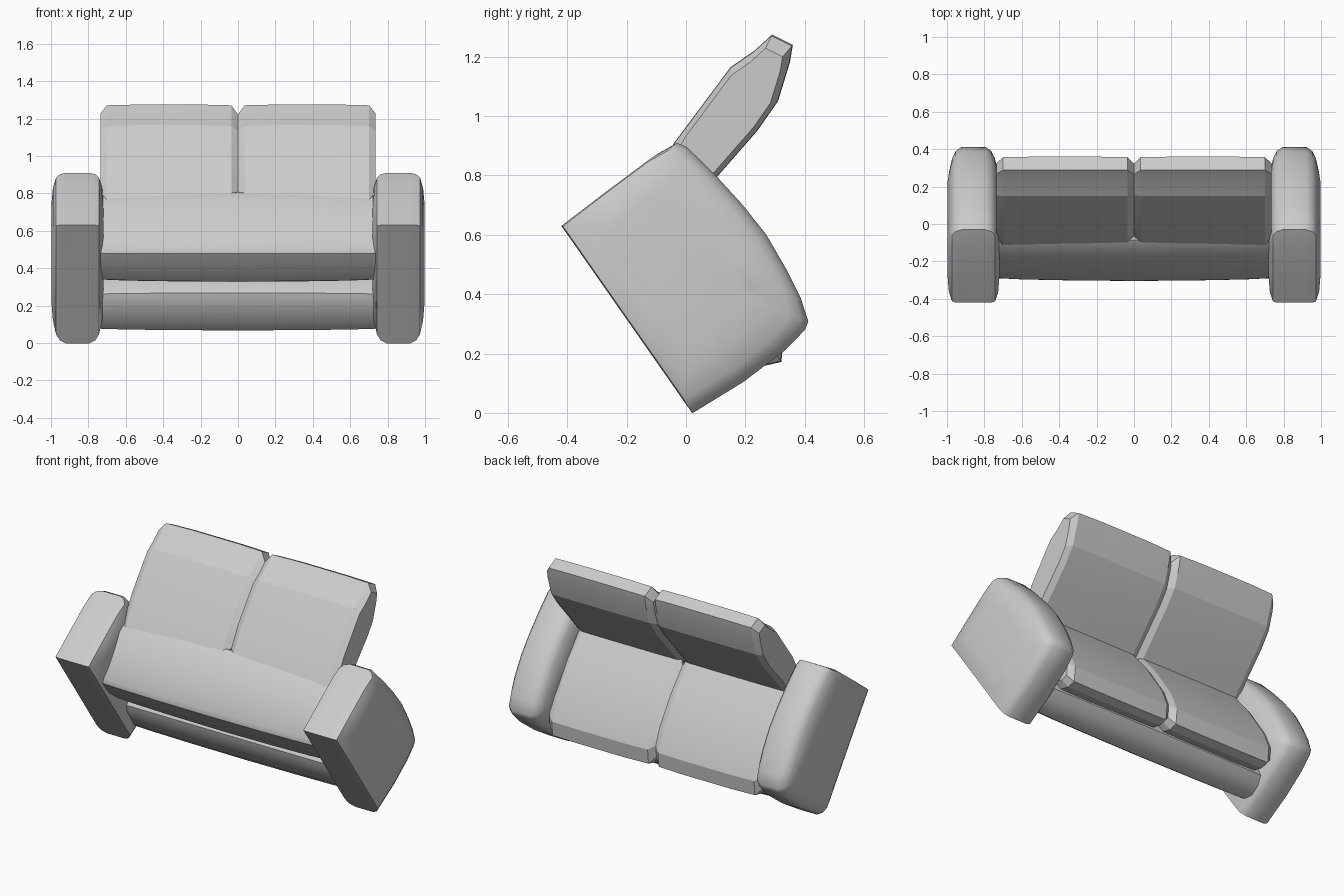
import bpy, bmesh, math

cube = bpy.data.objects.get("Cube")
if cube:
    bpy.data.objects.remove(cube, do_unlink=True)

fabric = bpy.data.materials.new("light_grey_fabric")
fabric.use_nodes = True
GREY = (0.6, 0.6, 0.6, 1)
fabric.diffuse_color = GREY
fabric.node_tree.nodes["Principled BSDF"].inputs["Base Color"].default_value = GREY


def tip(s, h):
    """Sofa depth from the back and height above its base, tipped onto its front edge."""
    return (-0.42 + 0.573 * s + 0.82 * h, 0.63 - 0.82 * s + 0.573 * h)


def shrink(pts, k):
    cy = sum(p[0] for p in pts) / len(pts)
    cz = sum(p[1] for p in pts) / len(pts)
    return [(cy + (y - cy) * k, cz + (z - cz) * k) for y, z in pts]


def loft(name, layers, angle):
    """Skin a stack of equal-length (x, outline) layers and cap both ends."""
    bm = bmesh.new()
    rings = [[bm.verts.new((x, y, z)) for y, z in pts] for x, pts in layers]
    n = len(rings[0])
    for a, b in zip(rings, rings[1:]):
        for i in range(n):
            j = (i + 1) % n
            bm.faces.new((a[i], a[j], b[j], b[i]))
    bm.faces.new(rings[0])
    bm.faces.new(rings[-1])
    bmesh.ops.recalc_face_normals(bm, faces=bm.faces)
    mesh = bpy.data.meshes.new(name)
    bm.to_mesh(mesh)
    bm.free()
    mesh.materials.append(fabric)
    ob = bpy.data.objects.new(name, mesh)
    bpy.context.collection.objects.link(ob)
    bpy.ops.object.select_all(action='DESELECT')
    ob.select_set(True)
    bpy.context.view_layer.objects.active = ob
    bpy.ops.object.shade_smooth_by_angle(angle=math.radians(angle))


def arm_outline(d, e):
    """Flat base, domed top; d insets the top and front, e the base and back."""
    t = d * 0.7
    pts = [(e, e), (0.77 - d, e), (0.782 - d, 0.2), (0.775 - d, 0.38 - t),
           (0.757 - d, 0.472 - t), (0.74 - d, 0.498 - t), (0.66 - t, 0.522 - t),
           (0.55, 0.538 - t), (0.42, 0.549 - t), (0.29, 0.541 - t), (0.16, 0.524 - t),
           (0.025 + e, 0.499 - t), (e - 0.006, 0.48 - t), (e - 0.014, 0.40 - t),
           (e - 0.008, 0.18)]
    return [tip(*p) for p in pts]


# Arms: rounded along the top and front, slightly pinched at the base and back
ARM_STEPS = [(1.0, 0.20, 0.11), (0.94, 0.12, 0.04), (0.82, 0.055, 0.004),
             (0.68, 0.02, 0), (0.45, 0, 0)]
arm_layers = [(-k, d, e) for k, d, e in ARM_STEPS] + \
             [(k, d, e) for k, d, e in reversed(ARM_STEPS)]

# Cushion outlines seen from the side
back_outline = [(-0.12, 0.76), (-0.04, 0.91), (0.15, 1.165), (0.23, 1.22), (0.29, 1.275),
                (0.36, 1.24), (0.35, 1.18), (0.31, 1.05), (0.24, 0.95), (0.1, 0.79),
                (-0.03, 0.64)]
seat_outline = [tip(*p) for p in [(0.15, 0.25), (0.73, 0.25), (0.78, 0.295), (0.80, 0.345),
                                  (0.73, 0.405), (0.6, 0.435), (0.35, 0.44), (0.13, 0.42)]]
CUSHION_STEPS = [(0, 0.80), (0.036, 0.985), (0.2, 1), (0.37, 1), (0.54, 1),
                 (0.70, 0.985), (0.735, 0.82)]

for side, word in ((1, "left"), (-1, "right")):
    loft(word + "_arm", [(side * (0.858 + 0.14 * k), arm_outline(d, e))
                         for k, d, e in arm_layers], 40)
    for part, outline in (("back_cushion", back_outline), ("seat_cushion", seat_outline)):
        loft(f"{word}_{part}", [(side * x, shrink(outline, k)) for x, k in CUSHION_STEPS], 15)

# Frame between the arms: reclined back panel with seat deck, and front rail
back_panel = [tip(*p) for p in [(0.19, 0.008), (0.16, 0.03), (0.10, 0.18), (0.045, 0.31),
                                (0.047, 0.375), (0.13, 0.45), (0.2, 0.28), (0.7, 0.28),
                                (0.7, 0.22), (0.43, 0.2), (0.425, 0.08), (0.395, 0.04),
                                (0.30, 0.012)]]
front_rail = [tip(*p) for p in [(0.47, 0.26), (0.47, 0.12), (0.49, 0.07), (0.54, 0.05),
                                (0.67, 0.047), (0.735, 0.07), (0.762, 0.115), (0.765, 0.19),
                                (0.745, 0.25), (0.7, 0.27)]]
FRAME_STEPS = [(-0.76, 0.92), (-0.6, 0.96), (-0.35, 0.985), (0, 1),
               (0.35, 0.985), (0.6, 0.96), (0.76, 0.92)]
for part, outline in (("back_panel", back_panel), ("front_rail", front_rail)):
    loft(part, [(x, shrink(outline, k)) for x, k in FRAME_STEPS], 35)
